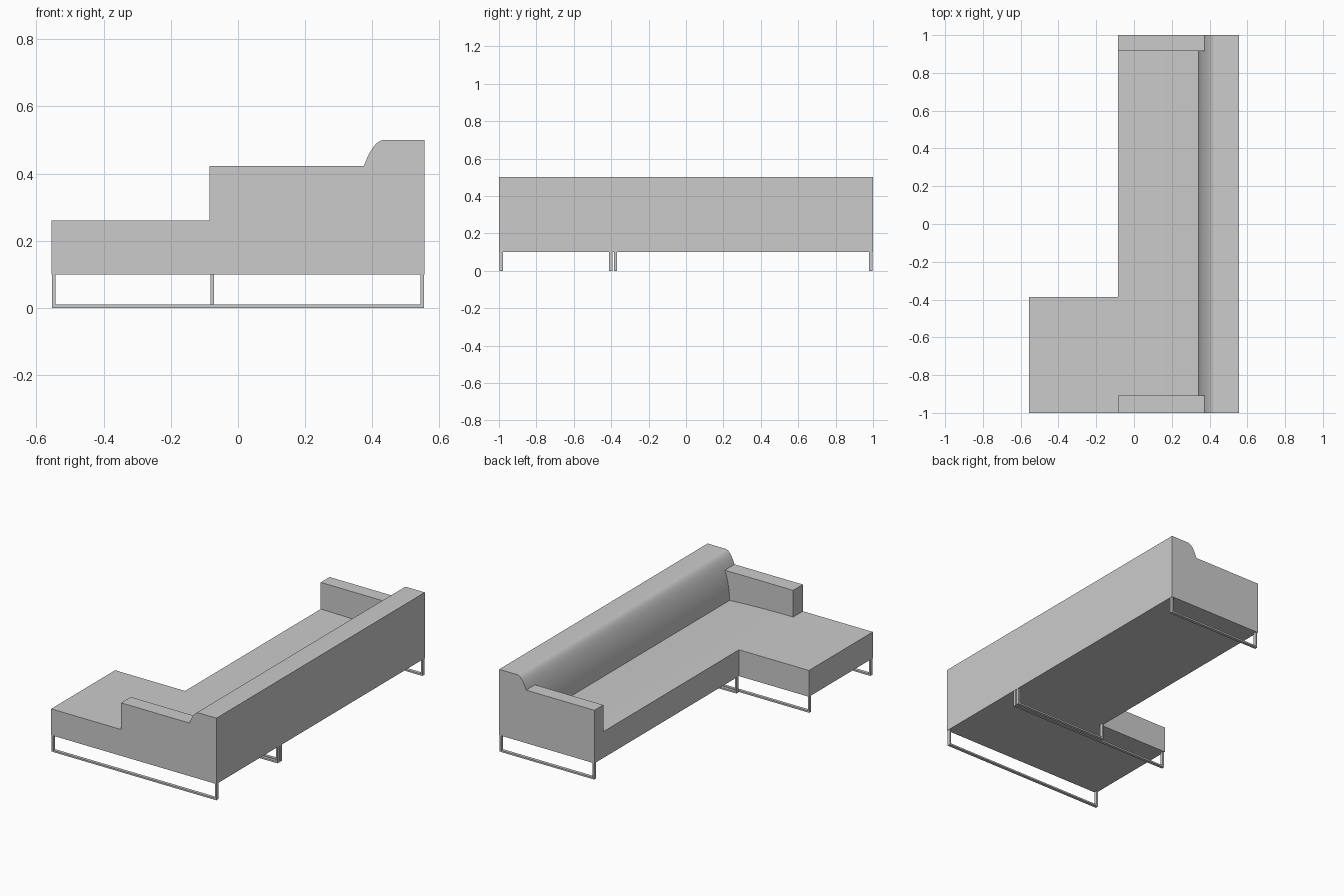
import bpy
import bmesh
import math

if "Cube" in bpy.data.objects:
    bpy.data.objects.remove(bpy.data.objects["Cube"], do_unlink=True)

# One plain grey for upholstery and frames
grey = bpy.data.materials.new("plain grey")
grey.use_nodes = True
colour = (0.6, 0.6, 0.6, 1.0)
grey.diffuse_color = colour
grey.node_tree.nodes["Principled BSDF"].inputs["Base Color"].default_value = colour


def prism(name, profile, y0, y1):
    """Extrude an (x, z) outline along y."""
    bm = bmesh.new()
    face = bm.faces.new([bm.verts.new((x, y0, z)) for x, z in profile])
    extruded = bmesh.ops.extrude_face_region(bm, geom=[face])["geom"]
    verts = [g for g in extruded if isinstance(g, bmesh.types.BMVert)]
    bmesh.ops.translate(bm, verts=verts, vec=(0, y1 - y0, 0))
    bmesh.ops.recalc_face_normals(bm, faces=bm.faces)
    mesh = bpy.data.meshes.new(name)
    bm.to_mesh(mesh)
    bm.free()
    mesh.materials.append(grey)
    obj = bpy.data.objects.new(name, mesh)
    bpy.context.collection.objects.link(obj)
    bpy.ops.object.select_all(action="DESELECT")
    obj.select_set(True)
    bpy.context.view_layer.objects.active = obj
    bpy.ops.object.shade_smooth_by_angle(angle=math.radians(30))
    return obj


def bend(a, control, b, steps=10):
    """Quadratic curve from a to b, without its first point."""
    points = []
    for i in range(1, steps + 1):
        t = i / steps
        points.append(tuple((1 - t) ** 2 * p + 2 * t * (1 - t) * c + t * t * q
                            for p, c, q in zip(a, control, b)))
    return points


FRONT, BACK, BASE = -0.085, 0.555, 0.10
SEAT, ARM, TOP = 0.26, 0.422, 0.50

# Cushion line: gently sagging seat, then the curved backrest up to arm height
seat_edge, crease, arm_line = (FRONT, SEAT), (0.342, 0.247), (0.374, ARM)
cushion = [seat_edge]
cushion += bend(seat_edge, (0.13, SEAT), crease)
cushion += bend(crease, (0.344, 0.342), arm_line)
shoulder = bend(arm_line, (0.403, TOP), (0.435, TOP))

# Main seat with backrest
prism("seat_and_backrest",
      [(FRONT, BASE)] + cushion + shoulder + [(BACK, TOP), (BACK, BASE)], -1, 1)

# Low chaise projecting at one end
prism("chaise", [(-0.555, BASE), (-0.555, SEAT), (FRONT, SEAT), (FRONT, BASE)],
      -1, -0.387)

# Armrests resting on the cushion line
armrest = cushion + [(FRONT, ARM)]
prism("right_armrest", armrest, -1, -0.907)
prism("left_armrest", armrest, 0.915, 1)


# U-shaped sled legs
def sled(name, x0, x1, y0, y1, bar=0.01):
    prism(name, [(x0, BASE), (x0, 0), (x1, 0), (x1, BASE), (x1 - bar, BASE),
                 (x1 - bar, bar), (x0 + bar, bar), (x0 + bar, BASE)], y0, y1)


sled("chaise_outer_sled_leg", -0.553, 0.553, -0.998, -0.979)
sled("chaise_inner_sled_leg", -0.553, 0.553, -0.411, -0.393)
sled("middle_sled_leg", -0.082, 0.553, -0.386, -0.368)
sled("left_sled_leg", -0.082, 0.553, 0.979, 0.998)
